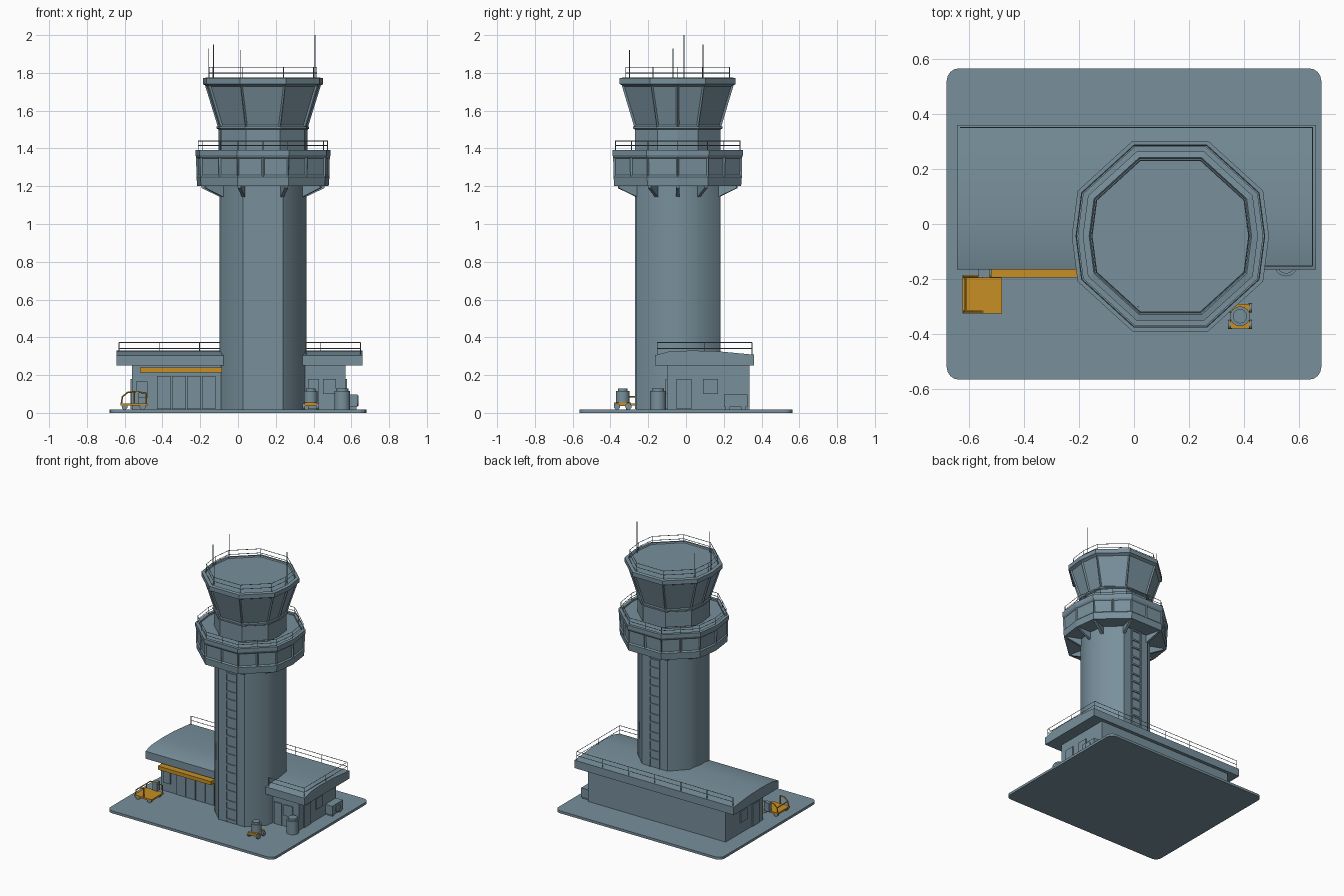
import bpy, bmesh, math
from mathutils import Vector, Matrix

if "Cube" in bpy.data.objects:
    bpy.data.objects.remove(bpy.data.objects["Cube"])


def material(name, col):
    m = bpy.data.materials.new(name)
    m.diffuse_color = (*col, 1)
    m.use_nodes = True
    m.node_tree.nodes["Principled BSDF"].inputs["Base Color"].default_value = m.diffuse_color
    return m


GREY = material("slate grey", (0.188, 0.279, 0.332))
ORANGE = material("amber", (0.57, 0.275, 0.017))
CX, CY = 0.132, -0.044          # tower axis
WIDE = ((0.94, 0.46), (0.385, 0.965))
SHAFT = ((0.935, 0.5), (0.457, 0.957))


def finish(name, bm, mat=GREY, smooth=None):
    bmesh.ops.recalc_face_normals(bm, faces=bm.faces[:])
    me = bpy.data.meshes.new(name)
    bm.to_mesh(me)
    bm.free()
    me.materials.append(mat)
    ob = bpy.data.objects.new(name, me)
    bpy.context.collection.objects.link(ob)
    if smooth:
        bpy.ops.object.select_all(action='DESELECT')
        ob.select_set(True)
        bpy.context.view_layer.objects.active = ob
        bpy.ops.object.shade_smooth_by_angle(angle=math.radians(smooth))
    return ob


def boxes(name, items, mat=GREY):
    """Each item is (x0, x1, y0, y1, z0, z1)."""
    bm = bmesh.new()
    for x0, x1, y0, y1, z0, z1 in items:
        bmesh.ops.create_cube(bm, size=1, matrix=Matrix.Translation(
            ((x0 + x1) / 2, (y0 + y1) / 2, (z0 + z1) / 2)) @ Matrix.Diagonal((x1 - x0, y1 - y0, z1 - z0, 1)))
    return finish(name, bm, mat)


def rods(name, segs, r=0.003, mat=GREY, sides=6):
    bm = bmesh.new()
    for p, q in segs:
        p, q = Vector(p), Vector(q)
        d = q - p
        rot = d.to_track_quat('Z', 'Y').to_matrix().to_4x4()
        bmesh.ops.create_cone(bm, cap_ends=True, segments=sides, radius1=r, radius2=r, depth=d.length,
                              matrix=Matrix.Translation((p + q) / 2) @ rot)
    return finish(name, bm, mat, 40)


def poly(r, k=WIDE, split=False):
    """Ten-sided tower outline; split adds midpoints on the wider sides."""
    (a, b), (c, d) = k
    q = [(1, 0), (a, b), (c, d), (-c, d), (-a, b), (-1, 0), (-a, -b), (-c, -d), (c, -d), (a, -b)]
    out = []
    for i, p in enumerate(q):
        n = q[(i + 1) % 10]
        out.append((CX + p[0] * r, CY + p[1] * r))
        if split and i not in (0, 4, 5, 9):
            out.append((CX + (p[0] + n[0]) / 2 * r, CY + (p[1] + n[1]) / 2 * r))
    return out


def loft(name, rings, k=WIDE, split=False, windows=None, inset=0.012, depth=0.008, smooth=None):
    """Stack outlines (radius, z); faces of band `windows` become inset panes."""
    bm = bmesh.new()
    loops = [[bm.verts.new((x, y, z)) for x, y in poly(r, k, split)] for r, z in rings]
    panes = []
    for i, (lo, hi) in enumerate(zip(loops, loops[1:])):
        n = len(lo)
        for j in range(n):
            f = bm.faces.new((lo[j], lo[(j + 1) % n], hi[(j + 1) % n], hi[j]))
            if i == windows:
                panes.append(f)
    bm.faces.new(loops[0][::-1])
    bm.faces.new(loops[-1])
    bmesh.ops.recalc_face_normals(bm, faces=bm.faces[:])
    if panes:
        bmesh.ops.inset_individual(bm, faces=panes, thickness=inset, depth=-depth)
    return finish(name, bm, GREY, smooth)


def railing(name, pts, z, h, closed=False, step=0.16):
    segs = []
    pairs = list(zip(pts, pts[1:] + pts[:1])) if closed else list(zip(pts, pts[1:]))
    for a, b in pairs:
        a, b = Vector((*a, 0)), Vector((*b, 0))
        n = max(1, round((b - a).length / step))
        for t in (h, h * 0.5):
            segs.append((a + Vector((0, 0, z + t)), b + Vector((0, 0, z + t))))
        for i in range(n + 1):
            p = a.lerp(b, i / n)
            segs.append((p + Vector((0, 0, z - 0.01)), p + Vector((0, 0, z + h))))
    return rods(name, segs, 0.0022, sides=4)


# Ground slab with rounded corners
slab = boxes("ground_slab", [(-0.68, 0.68, -0.565, 0.565, 0, 0.018)])
bm = bmesh.new()
bm.from_mesh(slab.data)
edges = [e for e in bm.edges if abs(e.verts[0].co.z - e.verts[1].co.z) > 0.01]
bmesh.ops.bevel(bm, geom=edges, offset=0.045, segments=4, profile=0.5, affect='EDGES')
bm.to_mesh(slab.data)
bm.free()

# Tower: shaft, gallery, neck and flared control cab
loft("tower_shaft", [(0.23, 0.01), (0.23, 1.21)], SHAFT, smooth=41)
loft("gallery", [(0.348, 1.2), (0.352, 1.25), (0.354, 1.355), (0.358, 1.365), (0.358, 1.392), (0.335, 1.392), (0.335, 1.38)],
     split=True, windows=1)
loft("cab_neck", [(0.235, 1.37), (0.235, 1.5), (0.245, 1.505), (0.245, 1.515), (0.23, 1.515)])
loft("control_cab", [(0.238, 1.512), (0.307, 1.735), (0.318, 1.74), (0.318, 1.772), (0.295, 1.776), (0.29, 1.768)],
     windows=0, inset=0.013)
railing("gallery_railing", poly(0.342), 1.39, 0.05, True)
railing("cab_roof_railing", poly(0.285), 1.77, 0.06, True)

# Brackets under the gallery
bm = bmesh.new()
for (x0, y0), (x1, y1) in zip(poly(0.22, SHAFT), poly(0.325)):
    t = Vector((CY - y1, x1 - CX, 0)).normalized() * 0.009
    tri = [Vector((x0, y0, 1.14)), Vector((x0, y0, 1.205)), Vector((x1, y1, 1.205)), Vector((x1, y1, 1.19))]
    a = [bm.verts.new(p + t) for p in tri]
    b = [bm.verts.new(p - t) for p in tri]
    bm.faces.new(a)
    bm.faces.new(b[::-1])
    for i in range(4):
        bm.faces.new((a[i], b[i], b[(i + 1) % 4], a[(i + 1) % 4]))
finish("gallery_brackets", bm)

# Stair window columns on front and back of the shaft
items = []
for s in (-1, 1):
    y = CY + s * 0.22
    y0, y1 = sorted((y - s * 0.004, y + s * 0.007))
    for x in (CX - 0.04, CX + 0.04):
        items.append((x - 0.004, x + 0.004, y0, y1, 0.02, 1.2))
    for i in range(9):
        z = 0.04 + i * 0.135
        items.append((CX - 0.04, CX + 0.04, y0, y1, z - 0.006, z + 0.006))
        items.append((CX - 0.04, CX + 0.04, y0, y1, z + 0.07, z + 0.082))
boxes("stair_window_frames", items)

# Antennas on the cab roof
rods("antennas", [((x, y, 1.765), (x, y, z)) for x, y, z in
     [(0.408, -0.01, 2.0), (-0.13, 0.09, 1.95), (0.015, -0.3, 1.92), (-0.155, -0.07, 1.93)]], 0.0025)

# Terminal building walls and shallow crowned roof
boxes("building_walls", [(-0.56, 0.57, -0.1, 0.335, 0.015, 0.26)])
bm = bmesh.new()
prof = [(-0.165, 0.25), (-0.165, 0.305), (-0.09, 0.325), (0.03, 0.33), (0.17, 0.326), (0.36, 0.308), (0.36, 0.25)]
ends = [[bm.verts.new((x, y, z)) for y, z in prof] for x in (-0.643, 0.66)]
bm.faces.new(ends[0])
bm.faces.new(ends[1][::-1])
for i in range(len(prof)):
    j = (i + 1) % len(prof)
    bm.faces.new((ends[0][i], ends[0][j], ends[1][j], ends[1][i]))
finish("building_roof", bm, GREY, 20)
railing("roof_railing", [(-0.63, 0.35), (0.648, 0.35), (0.648, -0.152), (0.36, -0.152)], 0.31, 0.062, step=0.22)

# Doors, windows and frames on the building
plates = []
for x0, x1, z0, z1 in [(-0.43, -0.355, 0.02, 0.195), (-0.35, -0.275, 0.02, 0.195), (-0.27, -0.195, 0.02, 0.195),
                       (-0.19, -0.12, 0.02, 0.195), (-0.54, -0.48, 0.08, 0.165),
                       (0.37, 0.43, 0.02, 0.18), (0.45, 0.52, 0.1, 0.18)]:
    plates.append((x0, x1, -0.108, -0.099, z0, z1))
for y0, y1, z0, z1 in [(-0.05, 0.03, 0.02, 0.18), (0.09, 0.17, 0.1, 0.18)]:
    plates.append((0.569, 0.578, y0, y1, z0, z1))
    plates.append((-0.568, -0.559, y0, y1, z0, z1))
boxes("doors_and_windows", plates)

# Amber entrance canopy
boxes("entrance_canopy", [(-0.52, -0.085, -0.195, -0.1, 0.213, 0.24)], ORANGE)

# Baggage cart: amber bed, hoops, wheels and load
boxes("cart_bed", [(-0.623, -0.48, -0.325, -0.185, 0.038, 0.05)], ORANGE)
hoop = []
for y in (-0.318, -0.192):
    pts = [(-0.618, y, 0.045), (-0.612, y, 0.085), (-0.585, y, 0.108), (-0.55, y, 0.112)]
    hoop += list(zip(pts, pts[1:]))
hoop += [((-0.612, -0.318, 0.085), (-0.612, -0.192, 0.085)), ((-0.55, -0.318, 0.112), (-0.55, -0.318, 0.045)),
         ((-0.485, -0.192, 0.045), (-0.485, -0.192, 0.105)), ((-0.485, -0.192, 0.105), (-0.55, -0.192, 0.112))]
rods("cart_hoops", hoop, 0.004, ORANGE)
rods("cart_wheels", [((x, y - 0.008, 0.033), (x, y + 0.008, 0.033))
     for x in (-0.6, -0.505) for y in (-0.31, -0.2)], 0.016, sides=12)
boxes("cart_load", [(-0.565, -0.525, -0.195, -0.165, 0.05, 0.115)])

# Ground service unit: drum on an amber base with wheels
gx, gy = 0.385, -0.335
rods("service_drum", [((gx, gy, 0.055), (gx, gy, 0.115))], 0.036, sides=16)
rods("service_drum_cap", [((gx, gy, 0.115), (gx, gy, 0.128))], 0.026, sides=16)
boxes("service_base", [(gx - 0.034, gx + 0.034, gy - 0.045, gy + 0.045, 0.036, 0.055)], ORANGE)
rods("service_wheels", [((gx + s * 0.03, gy + t, 0.034), (gx + s * 0.043, gy + t, 0.034))
     for s in (-1, 1) for t in (-0.03, 0.03)], 0.017, sides=12)

# Storage tank and air conditioning unit beside the building
rods("storage_tank", [((0.552, -0.148, 0.015), (0.552, -0.148, 0.115))], 0.042, sides=20)
rods("storage_tank_lid", [((0.552, -0.148, 0.115), (0.552, -0.148, 0.13))], 0.032, sides=20)
boxes("air_conditioner", [(0.575, 0.632, 0.2, 0.325, 0.03, 0.098), (0.58, 0.627, 0.21, 0.23, 0.015, 0.03),
                          (0.58, 0.627, 0.295, 0.315, 0.015, 0.03)])
rods("air_conditioner_fan", [((0.63, 0.262, 0.064), (0.638, 0.262, 0.064))], 0.027, sides=16)
